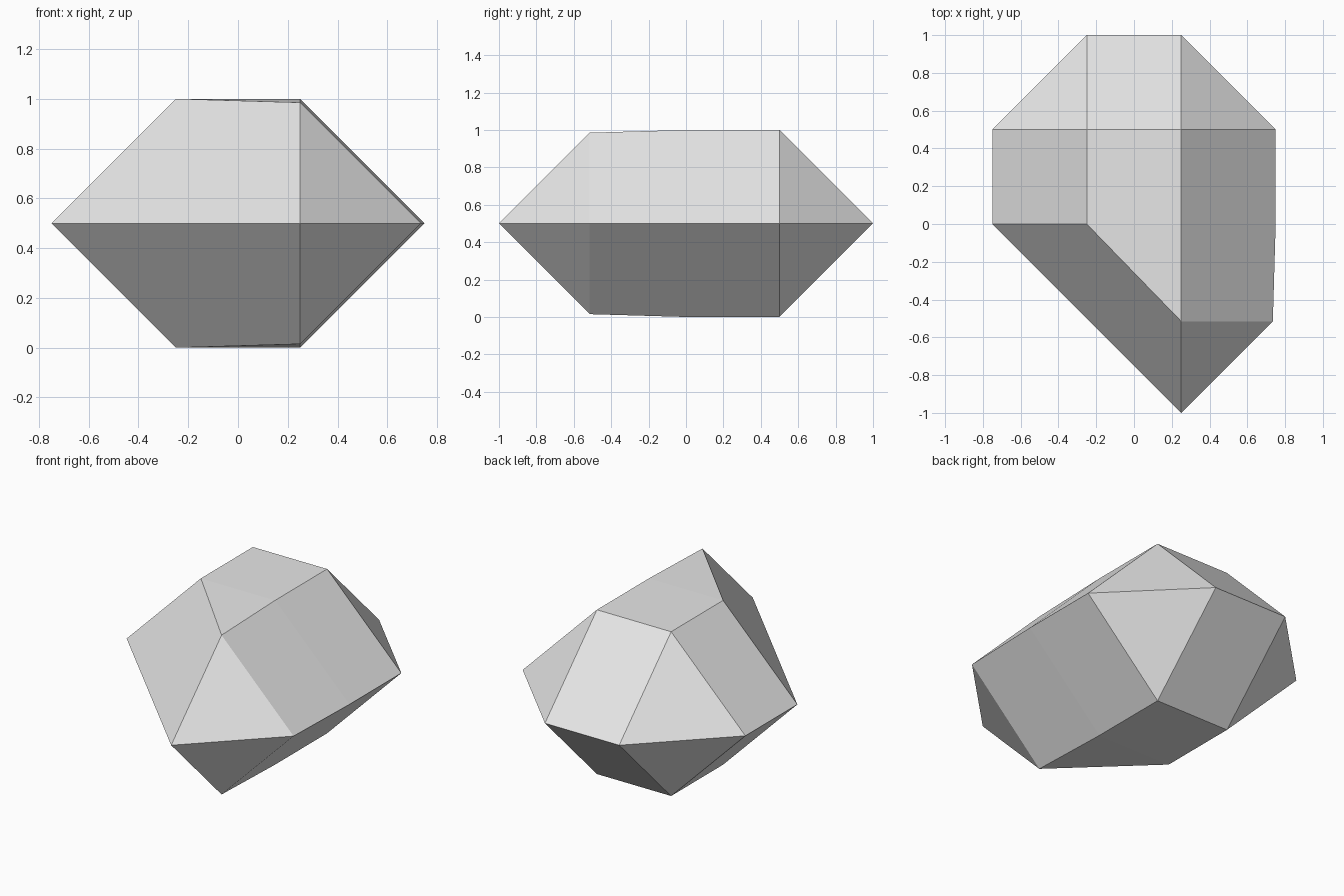
import bpy
import bmesh
import math
from mathutils import Vector

cube = bpy.data.objects.get("Cube")
if cube:
    bpy.data.objects.remove(cube, do_unlink=True)

# Plain grey stone
grey = bpy.data.materials.new("light_grey")
grey.use_nodes = True
colour = (0.8, 0.8, 0.8, 1)
grey.diffuse_color = colour
grey.node_tree.nodes["Principled BSDF"].inputs["Base Color"].default_value = colour


def add_octahedron(bm, x, y, radius):
    """Corner points of one octahedral cell centred at mid height."""
    centre = Vector((x, y, 0.5))
    for axis in range(3):
        for sign in (-1, 1):
            offset = Vector()
            offset[axis] = sign * radius
            bm.verts.new(centre + offset)


# Crystal: the hull around a cluster of octahedral cells, front one smaller
bm = bmesh.new()
for x, y in ((-0.25, 0.5), (0.25, 0.5), (-0.25, 0), (0.25, 0)):
    add_octahedron(bm, x, y, 0.5)
add_octahedron(bm, 0.25, -0.515, 0.485)
bmesh.ops.remove_doubles(bm, verts=bm.verts, dist=0.001)
bmesh.ops.convex_hull(bm, input=bm.verts)

# Keep only the outer shell and merge flat triangles into facets
loose = [v for v in bm.verts if not v.link_faces]
bmesh.ops.delete(bm, geom=loose, context="VERTS")
bmesh.ops.dissolve_limit(bm, angle_limit=math.radians(0.2),
                         verts=bm.verts, edges=bm.edges)
bmesh.ops.recalc_face_normals(bm, faces=bm.faces)

mesh = bpy.data.meshes.new("crystal")
bm.to_mesh(mesh)
bm.free()
mesh.materials.append(grey)
crystal = bpy.data.objects.new("crystal", mesh)
bpy.context.collection.objects.link(crystal)
